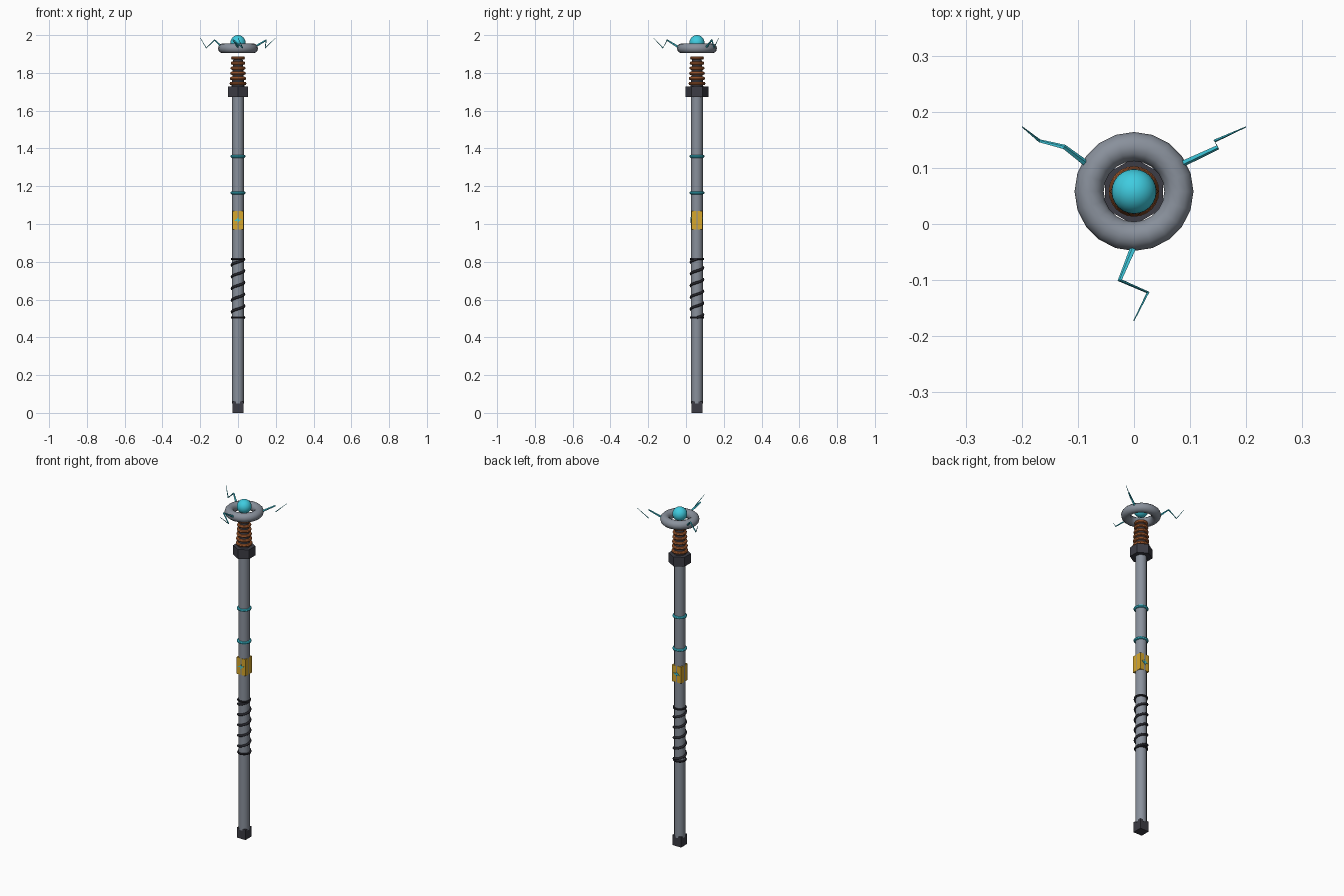
import bpy, bmesh, math
from mathutils import Vector

if "Cube" in bpy.data.objects:
    bpy.data.objects.remove(bpy.data.objects["Cube"])

CY = 0.058  # the shaft axis sits a little behind the origin


def mat(name, r, g, b):
    m = bpy.data.materials.new(name)
    m.diffuse_color = (r, g, b, 1)
    m.use_nodes = True
    m.node_tree.nodes["Principled BSDF"].inputs["Base Color"].default_value = m.diffuse_color
    return m


STEEL = mat("steel grey", 0.25, 0.28, 0.33)
DARK = mat("dark iron", 0.045, 0.045, 0.058)
GRIP = mat("black grip", 0.018, 0.018, 0.024)
CYAN = mat("electric cyan", 0.05, 0.60, 0.74)
COPPER = mat("copper", 0.46, 0.13, 0.035)
BRASS = mat("brass yellow", 0.68, 0.39, 0.025)


def finish(name, m, smooth=True):
    o = bpy.context.object
    o.name = name
    o.data.materials.append(m)
    if smooth:
        bpy.ops.object.shade_smooth_by_angle(angle=math.radians(40))
    return o


def cone(name, m, r1, r2, z0, z1, sides, smooth=True):
    bpy.ops.mesh.primitive_cone_add(vertices=sides, radius1=r1, radius2=r2,
                                    depth=z1 - z0, location=(0, CY, (z0 + z1) / 2))
    return finish(name, m, smooth)


def ring(name, m, major, minor, z, seg=24, sides=8):
    bpy.ops.mesh.primitive_torus_add(major_radius=major, minor_radius=minor,
                                     major_segments=seg, minor_segments=sides,
                                     location=(0, CY, z))
    return finish(name, m)


def box(name, m, half, z0, z1):
    bpy.ops.mesh.primitive_cube_add(size=1, location=(0, CY, (z0 + z1) / 2))
    bpy.context.object.scale = (2 * half, 2 * half, z1 - z0)
    return finish(name, m, False)


def tube(name, m, pts, radii, sides, smooth=False):
    """Sweep a round section along a path, with one radius per point."""
    bm = bmesh.new()
    rows = []
    for i, p in enumerate(pts):
        d = (pts[min(i + 1, len(pts) - 1)] - pts[max(i - 1, 0)]).normalized()
        u = d.cross(Vector((0, 0, 1))).normalized()
        v = u.cross(d)
        rows.append([bm.verts.new(p + radii[i] * (u * math.cos(a) + v * math.sin(a)))
                     for a in (2 * math.pi * k / sides for k in range(sides))])
    for a, b in zip(rows, rows[1:]):
        for k in range(sides):
            j = (k + 1) % sides
            bm.faces.new((a[k], a[j], b[j], b[k]))
    bm.faces.new(rows[0])
    bm.faces.new(rows[-1])
    bmesh.ops.recalc_face_normals(bm, faces=bm.faces)
    me = bpy.data.meshes.new(name)
    bm.to_mesh(me)
    bm.free()
    o = bpy.data.objects.new(name, me)
    bpy.context.collection.objects.link(o)
    me.materials.append(m)
    for f in me.polygons:
        f.use_smooth = smooth and len(f.vertices) == 4
    return o


# shaft, foot and collar
cone("shaft", STEEL, 0.031, 0.031, 0.05, 1.69, 12)
box("foot_cap", DARK, 0.0285, 0.0, 0.06)
cone("collar", DARK, 0.06, 0.06, 1.672, 1.727, 6, False)

# spiral grip wrap with end rings
N = 120
helix = []
for i in range(N + 1):
    a = 2 * math.pi * 5 * i / N
    helix.append(Vector((0.032 * math.cos(a), CY + 0.032 * math.sin(a), 0.504 + 0.31 * i / N)))
tube("grip_wrap", GRIP, helix, [0.007] * (N + 1), 8, True)
for i, z in enumerate((0.505, 0.815)):
    ring("grip_end_%d" % i, GRIP, 0.032, 0.006, z)

# brass clamp with a small spark plate on front and back
box("clamp", BRASS, 0.03, 0.972, 1.07)
for side in (-1, 1):
    bm = bmesh.new()
    outline = [(-0.02, 1.016), (0.004, 1.036), (0.002, 1.024),
               (0.02, 1.026), (-0.004, 1.006), (-0.002, 1.018)]
    f = bm.faces.new([bm.verts.new((x, CY + side * 0.029, z)) for x, z in outline])
    g = bmesh.ops.extrude_face_region(bm, geom=[f])["geom"]
    bmesh.ops.translate(bm, vec=(0, side * 0.004, 0),
                        verts=[v for v in g if isinstance(v, bmesh.types.BMVert)])
    bmesh.ops.recalc_face_normals(bm, faces=bm.faces)
    me = bpy.data.meshes.new("spark_plate")
    bm.to_mesh(me)
    bm.free()
    me.materials.append(CYAN)
    bpy.context.collection.objects.link(bpy.data.objects.new("spark_plate", me))

# glowing bands
for i, z in enumerate((1.165, 1.358)):
    ring("glow_band_%d" % i, CYAN, 0.032, 0.008, z)

# copper coil around a tapered core
cone("coil_core", DARK, 0.034, 0.024, 1.72, 1.888, 16)
for i in range(6):
    ring("coil_%d" % i, COPPER, 0.036 - 0.0016 * i, 0.009, 1.744 + 0.027 * i)

# discharge ring and orb
ring("discharge_ring", STEEL, 0.08, 0.026, 1.93, 20, 12)
bpy.ops.mesh.primitive_uv_sphere_add(segments=24, ring_count=16, radius=0.04,
                                     location=(0, CY, 1.96))
finish("orb", CYAN)

# three jagged sparks
for i, deg in enumerate((-90, 30, 150)):
    c, s = math.cos(math.radians(deg)), math.sin(math.radians(deg))
    steps = [(0.098, 0, 1.936), (0.158, 0.025, 1.974), (0.18, -0.025, 1.932), (0.23, 0, 1.985)]
    pts = [Vector((r * c + off * s, CY + r * s, z)) for r, off, z in steps]
    tube("spark_%d" % i, CYAN, pts, [0.006, 0.0045, 0.003, 0.001], 5)
